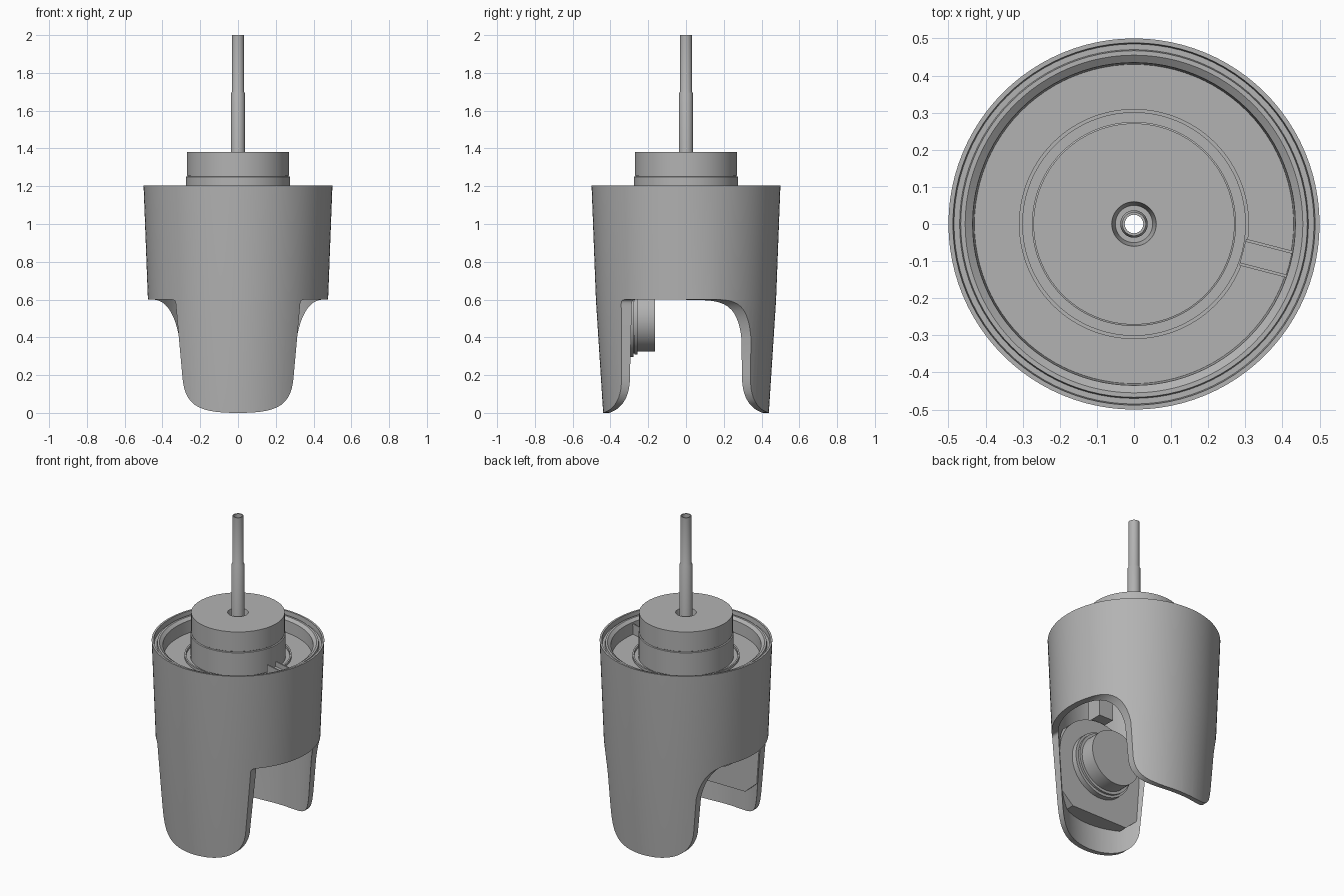
import bpy, bmesh, math
from mathutils import Vector, Matrix
from mathutils.geometry import interpolate_bezier

if "Cube" in bpy.data.objects:
    bpy.data.objects.remove(bpy.data.objects["Cube"])

grey = bpy.data.materials.new("plain_grey")
grey.use_nodes = True
GREY = (0.45, 0.45, 0.45, 1)
grey.diffuse_color = GREY
grey.node_tree.nodes["Principled BSDF"].inputs["Base Color"].default_value = GREY


def finish(name, bm):
    bmesh.ops.recalc_face_normals(bm, faces=bm.faces)
    mesh = bpy.data.meshes.new(name)
    bm.to_mesh(mesh)
    bm.free()
    mesh.materials.append(grey)
    obj = bpy.data.objects.new(name, mesh)
    bpy.context.collection.objects.link(obj)
    return obj


def lathe(name, profile, closed=True, steps=96):
    """Spin (radius, height) points about z; closed joins last to first."""
    bm = bmesh.new()
    verts = [bm.verts.new((r, 0, z)) for r, z in profile]
    pairs = list(zip(verts, verts[1:]))
    if closed:
        pairs.append((verts[-1], verts[0]))
    edges = [bm.edges.new(p) for p in pairs]
    bmesh.ops.spin(bm, geom=verts + edges, axis=(0, 0, 1), cent=(0, 0, 0),
                   angle=math.tau, steps=steps, use_merge=True)
    bmesh.ops.remove_doubles(bm, verts=bm.verts, dist=0.0001)
    return finish(name, bm)


def prism(name, outline, y0, y1):
    """Extrude an (x, z) outline along y."""
    bm = bmesh.new()
    face = bm.faces.new([bm.verts.new((x, y0, z)) for x, z in outline])
    new = bmesh.ops.extrude_face_region(bm, geom=[face])["geom"]
    bmesh.ops.translate(bm, vec=(0, y1 - y0, 0),
                        verts=[v for v in new if isinstance(v, bmesh.types.BMVert)])
    return finish(name, bm)


def box(name, centre, size, turn=0):
    bm = bmesh.new()
    bmesh.ops.create_cube(bm, size=1)
    bmesh.ops.transform(bm, verts=bm.verts, matrix=Matrix.Translation(centre)
                        @ Matrix.Rotation(turn, 4, "Z") @ Matrix.Diagonal((*size, 1)))
    return finish(name, bm)


def combine(obj, tool, operation):
    """Apply a boolean and discard the tool."""
    mod = obj.modifiers.new("cut", "BOOLEAN")
    mod.operation, mod.object, mod.solver = operation, tool, "EXACT"
    graph = bpy.context.evaluated_depsgraph_get()
    mesh = bpy.data.meshes.new_from_object(obj.evaluated_get(graph))
    obj.modifiers.clear()
    obj.data = mesh
    bpy.data.objects.remove(tool)


def curve(a, b, c, d, n=14):
    pts = interpolate_bezier(*(Vector((x, z, 0)) for x, z in (a, b, c, d)), n)
    return [(p.x, p.y) for p in pts]


# Tapered housing with a stepped rim and an internal deck
housing = lathe("housing", [
    (0.438, -0.01), (0.477, 0.6), (0.5, 1.205), (0.488, 1.205), (0.485, 1.175),
    (0.47, 1.175), (0.467, 1.19), (0.455, 1.19), (0.435, 1.175), (0.43, 1.1),
    (0.31, 1.1), (0.31, 1.115), (0.3, 1.115), (0.3, 1.1), (0.03, 1.1),
    (0.03, 1.06), (0.445, 1.06), (0.438, 0.6), (0.408, -0.01)])

# Side openings leave a front leg with tight corners and a back leg with flared ones
foot = curve((0, 0), (0.2, 0), (0.285, 0.03), (0.295, 0.2))
tight = curve((0.327, 0.55), (0.33, 0.6), (0.33, 0.6), (0.37, 0.6))
flare = curve((0.312, 0.4), (0.33, 0.5), (0.37, 0.6), (0.45, 0.6))
for top, y0, y1 in ((tight, -1, 0), (flare, 0, 1)):
    half = foot + top + [(0.8, 0.6), (0.8, -0.2)]
    mirrored = [(-x, z) for x, z in reversed(half[1:])]
    combine(housing, prism("opening", mirrored + half, y0, y1), "DIFFERENCE")

# Stem collar with a recess around the rod
collar = lathe("collar", [
    (0.03, 1.09), (0.275, 1.09), (0.275, 1.25), (0.268, 1.252), (0.268, 1.256),
    (0.271, 1.258), (0.271, 1.382), (0.06, 1.382), (0.05, 1.33), (0.03, 1.33)])

# Hollow rod, stepped thinner near the top
rod = lathe("rod", [
    (0.025, 1.08), (0.037, 1.08), (0.037, 1.69), (0.032, 1.7), (0.032, 2.0),
    (0.025, 2.0)], steps=32)

# Radial channel on the deck
turn = math.radians(-14.5)
out = Vector((math.cos(turn), math.sin(turn), 0))
side = Vector((-out.y, out.x, 0))
box("channel_floor", out * 0.37 + Vector((0, 0, 1.115)), (0.135, 0.06, 0.04), turn)
for label, sign in (("left", 1), ("right", -1)):
    box("channel_wall_" + label, out * 0.37 + side * sign * 0.033 + Vector((0, 0, 1.13)),
        (0.135, 0.008, 0.07), turn)

# Mounting plate inside the front leg: round top, chamfered foot
arc = [(0.3 * math.cos(a), 0.5 + 0.3 * math.sin(a))
       for a in (math.pi * i / 32 for i in range(33))]
plate = prism("mounting_plate", arc + [(-0.29, 0.25), (-0.2, 0.17), (0.2, 0.17), (0.29, 0.25)],
              -0.46, -0.312)
combine(plate, lathe("bound", [(0, 0.1), (0.433, 0.1), (0.433, 0.9), (0, 0.9)], False),
        "INTERSECT")

# Round knob facing backwards from the plate
knob = lathe("knob", [
    (0, -0.33), (0.205, -0.33), (0.205, -0.278), (0.185, -0.278), (0.185, -0.272),
    (0.192, -0.272), (0.192, -0.258), (0.175, -0.258), (0.175, -0.165), (0, -0.165)], False, 64)
knob.data.transform(Matrix.Translation((0, 0, 0.5)) @ Matrix.Rotation(-math.pi / 2, 4, "X"))

# Bracket above the plate
box("bracket", (0, -0.3, 0.94), (0.1, 0.1, 0.27))

# Smooth curved faces, keep edges crisp
for obj in bpy.context.scene.objects:
    obj.select_set(obj.type == "MESH")
bpy.context.view_layer.objects.active = housing
bpy.ops.object.shade_smooth_by_angle(angle=math.radians(30))
